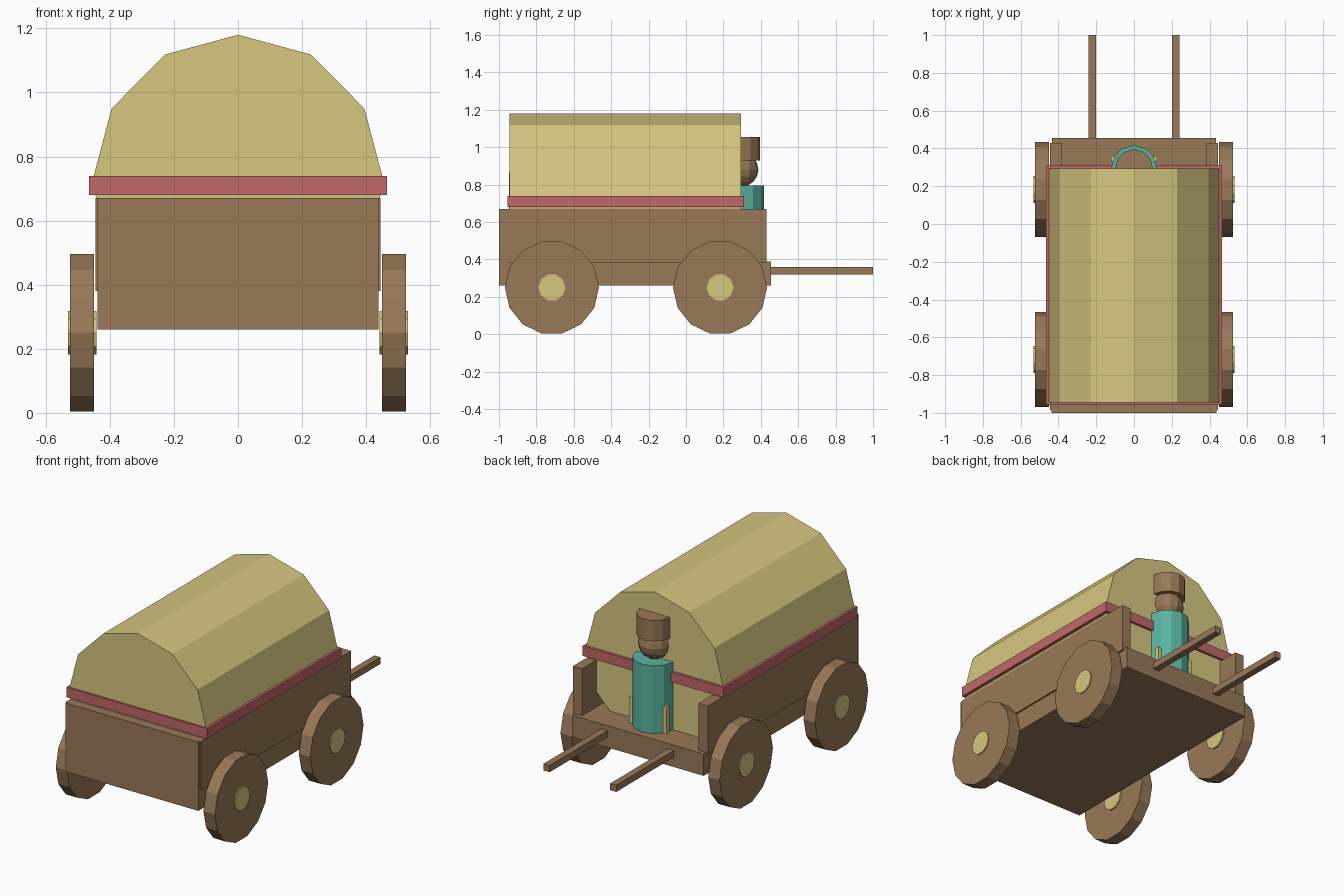
import bpy, bmesh, math
from mathutils import Matrix, Vector

if "Cube" in bpy.data.objects:
    bpy.data.objects.remove(bpy.data.objects["Cube"])


def material(name, hex_code):
    srgb = [int(hex_code[i:i + 2], 16) / 255 for i in (0, 2, 4)]
    colour = [((c + 0.055) / 1.055) ** 2.4 for c in srgb] + [1]
    mat = bpy.data.materials.new(name)
    mat.use_nodes = True
    mat.diffuse_color = colour
    mat.node_tree.nodes["Principled BSDF"].inputs["Base Color"].default_value = colour
    return mat


wood = material("brown wood", "987857")
canvas = material("cream canvas", "D7C77F")
trim = material("dusty red", "C06767")
cloth = material("teal cloth", "5AB3A1")


def finish(name, bm, mat):
    mesh = bpy.data.meshes.new(name)
    bm.to_mesh(mesh)
    bm.free()
    mesh.materials.append(mat)
    obj = bpy.data.objects.new(name, mesh)
    bpy.context.collection.objects.link(obj)
    return obj


def box(name, mat, x, y, z):
    """Box from (low, high) ranges on each axis."""
    bm = bmesh.new()
    size = Vector((x[1] - x[0], y[1] - y[0], z[1] - z[0]))
    centre = Vector((sum(x), sum(y), sum(z))) / 2
    bmesh.ops.create_cube(bm, size=1, matrix=Matrix.Translation(centre) @ Matrix.Diagonal(size.to_4d()))
    return finish(name, bm, mat)


def cylinder(name, mat, sides, radius, depth, centre, axis="Z"):
    turn = {"X": Matrix.Rotation(math.pi / 2, 4, "Y"),
            "Y": Matrix.Rotation(math.pi / 2, 4, "X"),
            "Z": Matrix.Identity(4)}[axis]
    bm = bmesh.new()
    bmesh.ops.create_cone(bm, cap_ends=True, segments=sides, radius1=radius, radius2=radius,
                          depth=depth, matrix=Matrix.Translation(centre) @ turn)
    return finish(name, bm, mat)


# Wagon bed and tailboard
box("wagon_floor", wood, (-0.435, 0.435), (-0.98, 0.455), (0.26, 0.39))
box("tailboard", wood, (-0.438, 0.438), (-1, -0.945), (0.26, 0.67))

# Canvas cover with its lower half sunk in the bed, and the rim round it
cover = cylinder("canvas_cover", canvas, 12, 0.46, 1.24, (0, -0.325, 0.72), "Y")
cover.scale.x = 0.99
box("cover_rim", trim, (-0.465, 0.465), (-0.955, 0.31), (0.68, 0.74))

# Paired parts
for side, s in (("left", 1), ("right", -1)):
    def span(a, b):
        return sorted((s * a, s * b))

    box(side + "_side_wall", wood, span(0.385, 0.445), (-0.985, 0.43), (0.38, 0.67))
    box(side + "_shaft", wood, span(0.2, 0.24), (0.44, 1), (0.32, 0.36))
    box(side + "_driver_hand", canvas, span(0.095, 0.123), (0.33, 0.36), (0.39, 0.55))
    for end, y in (("front", -0.717), ("back", 0.182)):
        label = side + "_" + end
        cylinder(label + "_wheel", wood, 14, 0.2515, 0.075, (s * 0.4875, y, 0.25), "X")
        cylinder(label + "_hub", canvas, 10, 0.072, 0.09, (s * 0.486, y, 0.25), "X")

# Driver
cylinder("driver_body", cloth, 12, 0.12, 0.42, (0, 0.297, 0.585))
bm = bmesh.new()
bmesh.ops.create_uvsphere(bm, u_segments=12, v_segments=8, radius=0.092,
                          matrix=Matrix.Translation((0, 0.295, 0.88)))
finish("driver_head", bm, wood)
cylinder("driver_hat", wood, 12, 0.1, 0.125, (0, 0.295, 0.9925))
